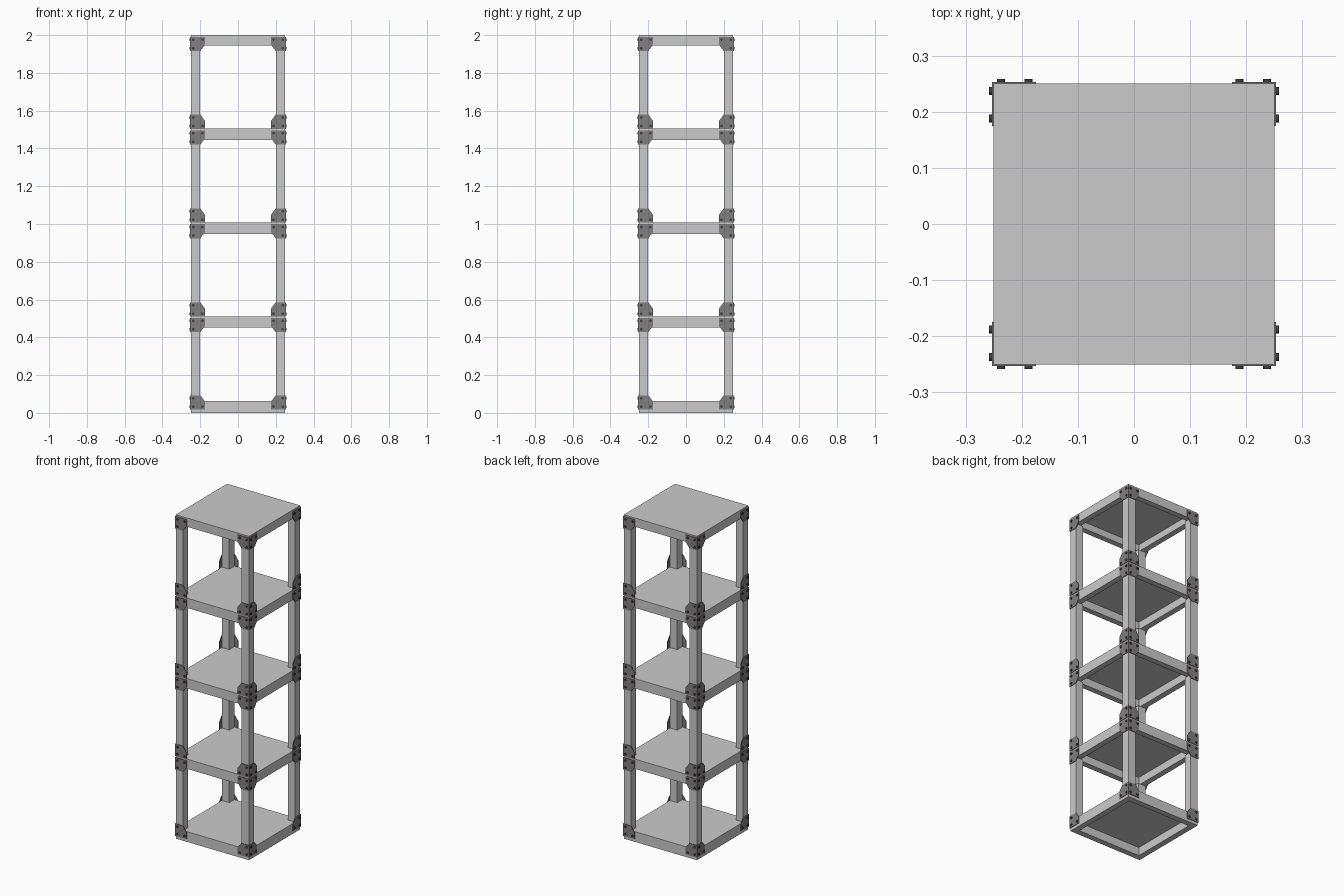
import bpy, bmesh
from math import pi
from mathutils import Matrix, Vector

if "Cube" in bpy.data.objects:
    bpy.data.objects.remove(bpy.data.objects["Cube"])

HALF, POST, RAIL, PANEL = 0.25, 0.05, 0.06, 0.012
PLATE = 0.0035
TOPS = [0.063, 0.511, 1.008, 1.505, 2.0]


def material(name, c):
    m = bpy.data.materials.new(name)
    m.diffuse_color = (*c, 1)
    m.use_nodes = True
    m.node_tree.nodes["Principled BSDF"].inputs["Base Color"].default_value = m.diffuse_color
    return m


STEEL = material("bracket_grey", (0.22, 0.21, 0.21))
DARK = material("bolt_dark", (0.05, 0.045, 0.045))


def finish(bm, name, mat=None, mirror=False):
    bmesh.ops.recalc_face_normals(bm, faces=bm.faces)
    me = bpy.data.meshes.new(name)
    bm.to_mesh(me)
    bm.free()
    ob = bpy.data.objects.new(name, me)
    bpy.context.collection.objects.link(ob)
    if mat:
        me.materials.append(mat)
    if mirror:
        mod = ob.modifiers.new("Mirror", 'MIRROR')
        mod.use_axis = (True, True, False)
        mod.use_mirror_merge = False
    return ob


def add_box(bm, lo, hi):
    lo, hi = Vector(lo), Vector(hi)
    mat = Matrix.Translation((lo + hi) / 2) @ Matrix.Diagonal((*(hi - lo), 1))
    return bmesh.ops.create_cube(bm, size=1, matrix=mat)["verts"]


# Shelves: a box hollowed from below, leaving four rails and a thin panel
def shelf(name, top, bottom):
    bm = bmesh.new()
    add_box(bm, (-HALF, -HALF, bottom), (HALF, HALF, top))
    face = min(bm.faces, key=lambda f: f.calc_center_median().z)
    bmesh.ops.inset_region(bm, faces=[face], thickness=POST)
    ext = bmesh.ops.extrude_face_region(bm, geom=[face])
    verts = [g for g in ext["geom"] if isinstance(g, bmesh.types.BMVert)]
    bmesh.ops.translate(bm, verts=verts, vec=(0, 0, top - bottom - PANEL))
    if face.is_valid:
        bmesh.ops.delete(bm, geom=[face], context='FACES_ONLY')
    finish(bm, name)


# Corner bracket: two clipped plates meeting at the corner, plus bolt heads
def bracket(name, base, d):
    outline = [(-PLATE, 0), (0.075, 0), (0.075, 0.042), (0.05, 0.075), (-PLATE, 0.075)]
    bolts = [(0.013, 0.015), (0.062, 0.015), (0.013, 0.06)]
    bm, bb = bmesh.new(), bmesh.new()
    for swap in (False, True):
        def place(u, v, w):
            a, b = HALF - u, HALF + w
            return Vector((b, a, base + d * v) if swap else (a, b, base + d * v))
        pts = [(max(u, 0) if swap else u, v) for u, v in outline]
        rings = [[bm.verts.new(place(u, v, w)) for u, v in pts] for w in (0, PLATE)]
        for r in rings:
            bm.faces.new(r)
        for i in range(len(pts)):
            j = (i + 1) % len(pts)
            bm.faces.new((rings[0][i], rings[0][j], rings[1][j], rings[1][i]))
        rot = Matrix.Rotation(pi / 2, 4, 'Y' if swap else 'X')
        for u, v in bolts:
            bmesh.ops.create_cone(bb, cap_ends=True, segments=12, radius1=0.007,
                                  radius2=0.007, depth=0.006,
                                  matrix=Matrix.Translation(place(u, v, 0.005)) @ rot)
    finish(bm, name, STEEL, True)
    finish(bb, name + "_bolts", DARK, True)


for i, top in enumerate(TOPS):
    bottom = 0 if i == 0 else top - (RAIL if i < 4 else 0.054)
    shelf(f"shelf_{i}", top, bottom)
    if i:
        # Posts between this shelf and the one below
        bm = bmesh.new()
        add_box(bm, (HALF - POST, HALF - POST, TOPS[i - 1]), (HALF, HALF, bottom))
        finish(bm, f"posts_{i}", None, True)
        bracket(f"lower_brackets_{i}", top - 0.009, -1)
    if i < 4:
        bracket(f"upper_brackets_{i}", 0.018 if i == 0 else top - 0.001, 1)
